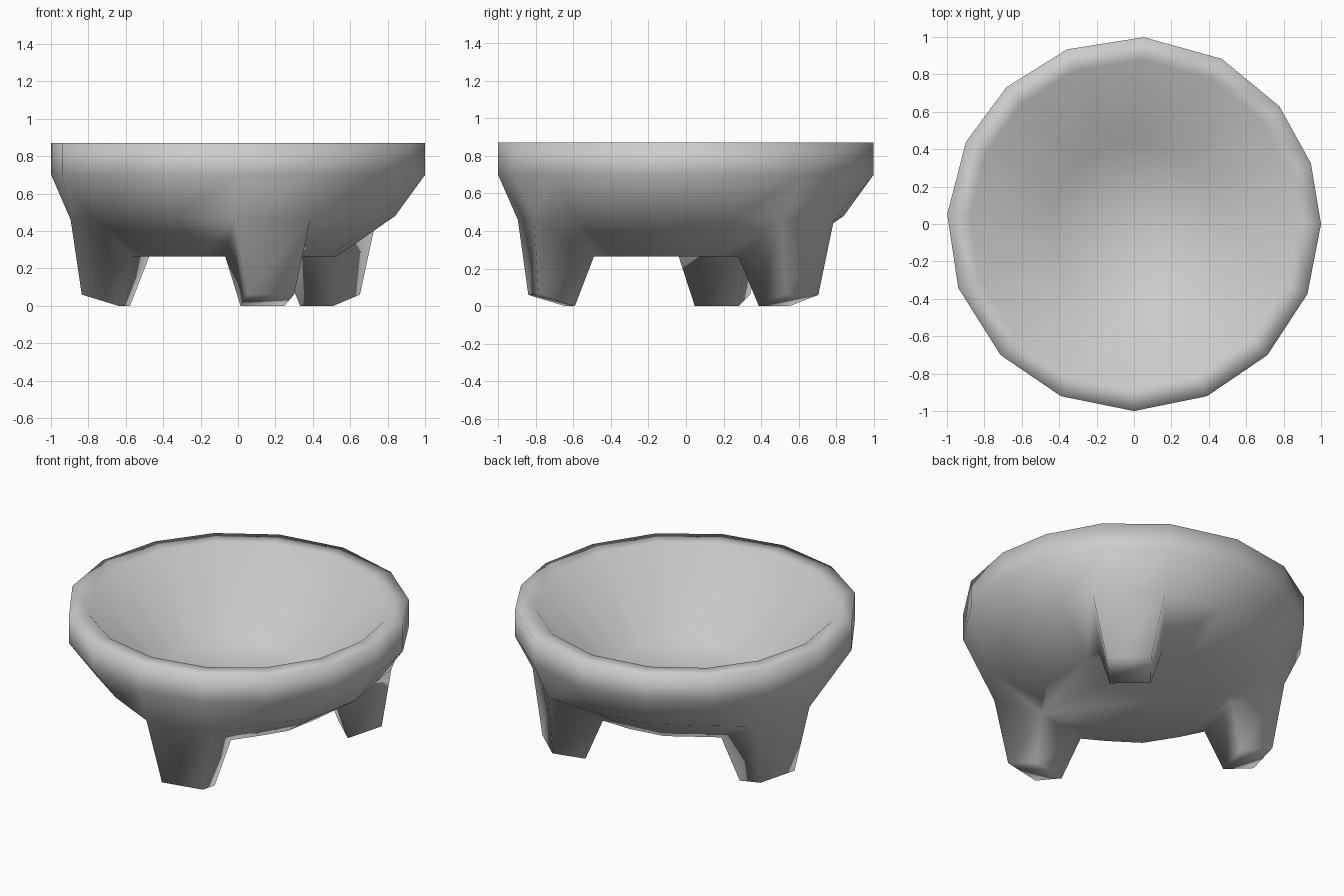
import bpy, bmesh
from math import sin, cos, radians

old = bpy.data.objects.get("Cube")
if old:
    bpy.data.objects.remove(old, do_unlink=True)

# One plain stone colour
stone = bpy.data.materials.new("grey_stone")
stone.use_nodes = True
colour = (0.6, 0.6, 0.6, 1)
stone.diffuse_color = colour
stone.node_tree.nodes["Principled BSDF"].inputs["Base Color"].default_value = colour

# Slightly uneven sixteen-sided outline
angles = [0, 19, 39, 62, 87, 111, 133, 154, 177, 200, 224.5, 247, 270, 293, 315.5, 338]
count = len(angles)
# Legs: index of the outline side each one grows from, and its direction
legs = {2: 48, 7: 165, 12: -78}
profile = [(0.53, 0.265), (0.84, 0.48), (1.0, 0.7), (1.0, 0.87),
           (0.88, 0.87), (0.44, 0.44)]


def leg_point(turn, out, side, z):
    """Point at a distance outwards and sideways along a leg's direction."""
    a = radians(turn)
    return (out * cos(a) - side * sin(a), out * sin(a) + side * cos(a), z)


bm = bmesh.new()

# Bowl: rings from the underside, over the rim, to the inside
rings = [[bm.verts.new((r * cos(radians(a)), r * sin(radians(a)), z)) for a in angles]
         for r, z in profile]

# Pull the lower two rings out to the hip of each leg
for i, turn in legs.items():
    for k, s in ((i, -1), (i + 1, 1)):
        rings[0][k].co = leg_point(turn, 0.54, s * 0.185, 0.265)
        rings[1][k].co = leg_point(turn, 0.87, s * 0.21, 0.46)

for level, (a, b) in enumerate(zip(rings, rings[1:])):
    for i in range(count):
        j = (i + 1) % count
        if level == 0 and i in legs:
            continue
        bm.faces.new((a[i], a[j], b[j], b[i]))

# Flat underside and flat floor inside
bm.faces.new(rings[0])
bm.faces.new(rings[-1])

# Legs: tapered from the open hips to sloping feet
for i, turn in legs.items():
    hip = [rings[0][i], rings[0][i + 1], rings[1][i + 1], rings[1][i]]
    foot = [bm.verts.new(leg_point(turn, *p)) for p in
            ((0.63, -0.12, 0), (0.63, 0.12, 0), (0.83, 0.13, 0.06), (0.83, -0.13, 0.06))]
    for k in range(4):
        n = (k + 1) % 4
        bm.faces.new((hip[k], hip[n], foot[n], foot[k]))
    bm.faces.new(foot)

bmesh.ops.recalc_face_normals(bm, faces=bm.faces)
mesh = bpy.data.meshes.new("three_legged_bowl")
bm.to_mesh(mesh)
bm.free()
mesh.materials.append(stone)
bowl = bpy.data.objects.new("three_legged_bowl", mesh)
bpy.context.collection.objects.link(bowl)
bpy.ops.object.select_all(action="DESELECT")
bowl.select_set(True)
bpy.context.view_layer.objects.active = bowl
bpy.ops.object.shade_smooth_by_angle(angle=radians(120))
